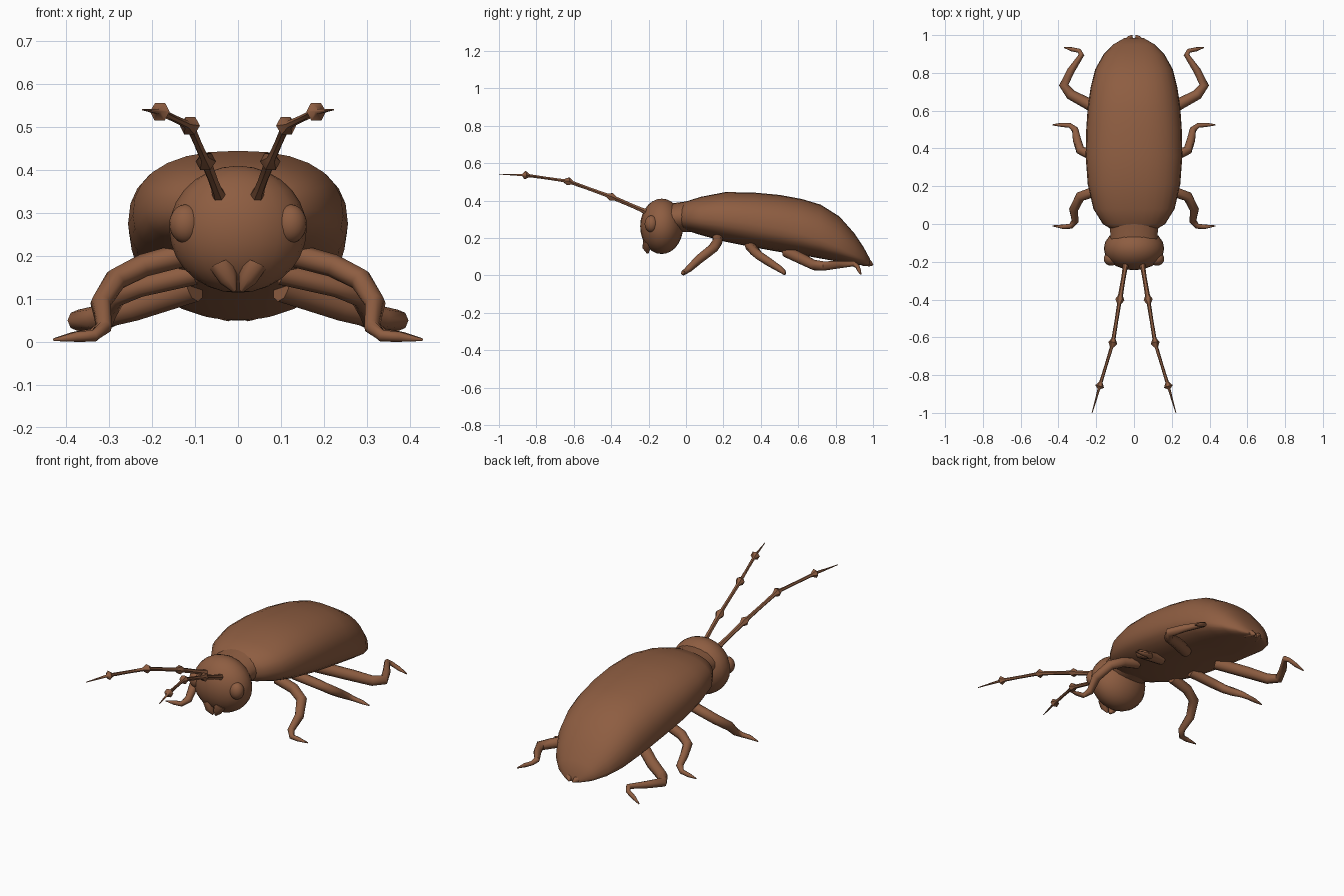
import bpy, bmesh
from math import sin, cos, pi, copysign
from mathutils import Vector

cube = bpy.data.objects.get("Cube")
if cube:
    bpy.data.objects.remove(cube)

brown = bpy.data.materials.new("chestnut brown")
brown.use_nodes = True
brown.diffuse_color = (0.27, 0.11, 0.053, 1)
brown.node_tree.nodes["Principled BSDF"].inputs["Base Color"].default_value = brown.diffuse_color


def finish(name, bm, mirrored=False):
    """Turn a bmesh into a smooth brown object, optionally mirrored in x."""
    bmesh.ops.recalc_face_normals(bm, faces=bm.faces)
    for f in bm.faces:
        f.smooth = True
    mesh = bpy.data.meshes.new(name)
    bm.to_mesh(mesh)
    bm.free()
    mesh.materials.append(brown)
    obj = bpy.data.objects.new(name, mesh)
    bpy.context.collection.objects.link(obj)
    if mirrored:
        obj.modifiers.new("Mirror", 'MIRROR')
    bpy.ops.object.select_all(action='DESELECT')
    obj.select_set(True)
    bpy.context.view_layer.objects.active = obj
    bpy.ops.object.shade_smooth_by_angle(angle=0.9)
    return obj


def loft(rings):
    """Skin a list of equal-length point rings and cap both ends."""
    bm = bmesh.new()
    loops = [[bm.verts.new(p) for p in ring] for ring in rings]
    n = len(loops[0])
    for a, b in zip(loops, loops[1:]):
        for i in range(n):
            j = (i + 1) % n
            bm.faces.new((a[i], a[j], b[j], b[i]))
    bm.faces.new(loops[0])
    bm.faces.new(loops[-1])
    return bm


def tube(path, sides=8, squash=1.0):
    """Tapered tube through (x, y, z, radius) points."""
    pts = [Vector(p[:3]) for p in path]
    rings = []
    for i, p in enumerate(pts):
        before = (p - pts[max(i - 1, 0)]).normalized()
        after = (pts[min(i + 1, len(pts) - 1)] - p).normalized()
        d = (before + after).normalized()
        side = d.cross(Vector((0, 0, 1))).normalized()
        up = side.cross(d)
        r = path[i][3]
        rings.append([p + r * (side * cos(2 * pi * k / sides) + up * squash * sin(2 * pi * k / sides))
                      for k in range(sides)])
    return loft(rings)


def ball(name, centre, radii, mirrored=False):
    bm = bmesh.new()
    bmesh.ops.create_uvsphere(bm, u_segments=20, v_segments=14, radius=1)
    bmesh.ops.scale(bm, vec=radii, verts=bm.verts)
    bmesh.ops.translate(bm, vec=centre, verts=bm.verts)
    return finish(name, bm, mirrored)


def body_ring(y, width, top, rim, bottom, sides=28):
    """Flattened dome above the rim, shallow belly below it."""
    ring = []
    for k in range(sides):
        c, s = cos(2 * pi * k / sides), sin(2 * pi * k / sides)
        x = width * copysign(abs(c) ** 0.85, c)
        height = top - rim if s > 0 else rim - bottom
        ring.append((x, y, rim + height * copysign(abs(s) ** 0.85, s)))
    return ring


# Wing case and belly: y, half width, top, rim, bottom
stations = [
    (-0.04, 0.10, 0.36, 0.31, 0.26), (0.0, 0.165, 0.395, 0.31, 0.24),
    (0.08, 0.215, 0.42, 0.305, 0.215), (0.21, 0.245, 0.445, 0.295, 0.18),
    (0.36, 0.256, 0.443, 0.275, 0.15), (0.5, 0.253, 0.43, 0.25, 0.125),
    (0.62, 0.245, 0.408, 0.22, 0.108), (0.72, 0.23, 0.378, 0.19, 0.09),
    (0.82, 0.205, 0.315, 0.15, 0.072), (0.9, 0.16, 0.225, 0.11, 0.06),
    (0.95, 0.11, 0.15, 0.085, 0.052), (0.985, 0.05, 0.085, 0.065, 0.05),
]
finish("wing_case_and_belly", loft([body_ring(*s) for s in stations]))

# Tail tips
finish("tail_tip", tube([(0.035, 0.95, 0.075, 0.025), (0.02, 0.985, 0.063, 0.016),
                         (0.01, 1.0, 0.055, 0.003)]), True)

# Head, neck, eyes and jaws
ball("head", (0, -0.13, 0.262), (0.16, 0.115, 0.148))
finish("neck", tube([(0, -0.12, 0.30, 0.13), (0, -0.05, 0.31, 0.125), (0, 0.03, 0.315, 0.135)],
                    20, 0.62))
ball("eye", (0.122, -0.185, 0.275), (0.038, 0.036, 0.045), True)
finish("jaw", tube([(0.035, -0.20, 0.18, 0.032), (0.022, -0.21, 0.145, 0.022),
                    (0.008, -0.205, 0.118, 0.005)]), True)

# Antennae with a flared knob at each joint
joints = [Vector(p) for p in [(0.04, -0.19, 0.33), (0.075, -0.4, 0.42), (0.112, -0.63, 0.503),
                              (0.182, -0.86, 0.536), (0.222, -1.0, 0.541)]]
feeler = []
for i, (a, b) in enumerate(zip(joints, joints[1:])):
    thin = 0.013 - 0.002 * i
    if i:
        feeler.append((*a, 0.024))
        feeler.append((*a.lerp(b, 0.1), thin))
    else:
        feeler.append((*a, 0.02))
        feeler.append((*a.lerp(b, 0.25), thin))
    if i < 3:
        feeler.append((*a.lerp(b, 0.5), thin * 0.9))
        feeler.append((*a.lerp(b, 0.9), thin))
feeler.append((*joints[-1], 0.002))
finish("antenna", tube(feeler, 6), True)

# Legs: thigh, bent knee, shin and pointed foot
legs = {
    "front_leg": [(0.12, 0.17, 0.205, 0.028), (0.22, 0.168, 0.178, 0.027), (0.285, 0.145, 0.145, 0.027),
                  (0.32, 0.075, 0.09, 0.024), (0.312, 0.015, 0.035, 0.019), (0.335, -0.012, 0.014, 0.014),
                  (0.375, -0.015, 0.012, 0.012), (0.43, -0.01, 0.005, 0.003)],
    "middle_leg": [(0.10, 0.34, 0.16, 0.027), (0.23, 0.365, 0.13, 0.026), (0.285, 0.392, 0.105, 0.025),
                   (0.302, 0.445, 0.07, 0.022), (0.312, 0.5, 0.035, 0.018), (0.34, 0.522, 0.018, 0.013),
                   (0.385, 0.525, 0.012, 0.011), (0.43, 0.525, 0.005, 0.003)],
    "hind_leg": [(0.10, 0.54, 0.125, 0.032), (0.24, 0.635, 0.08, 0.031), (0.335, 0.685, 0.055, 0.028),
                 (0.372, 0.735, 0.05, 0.025), (0.335, 0.81, 0.056, 0.02), (0.278, 0.895, 0.062, 0.015),
                 (0.29, 0.917, 0.048, 0.012), (0.33, 0.925, 0.028, 0.011), (0.37, 0.935, 0.006, 0.003)],
}
for name, path in legs.items():
    finish(name, tube(path), True)
